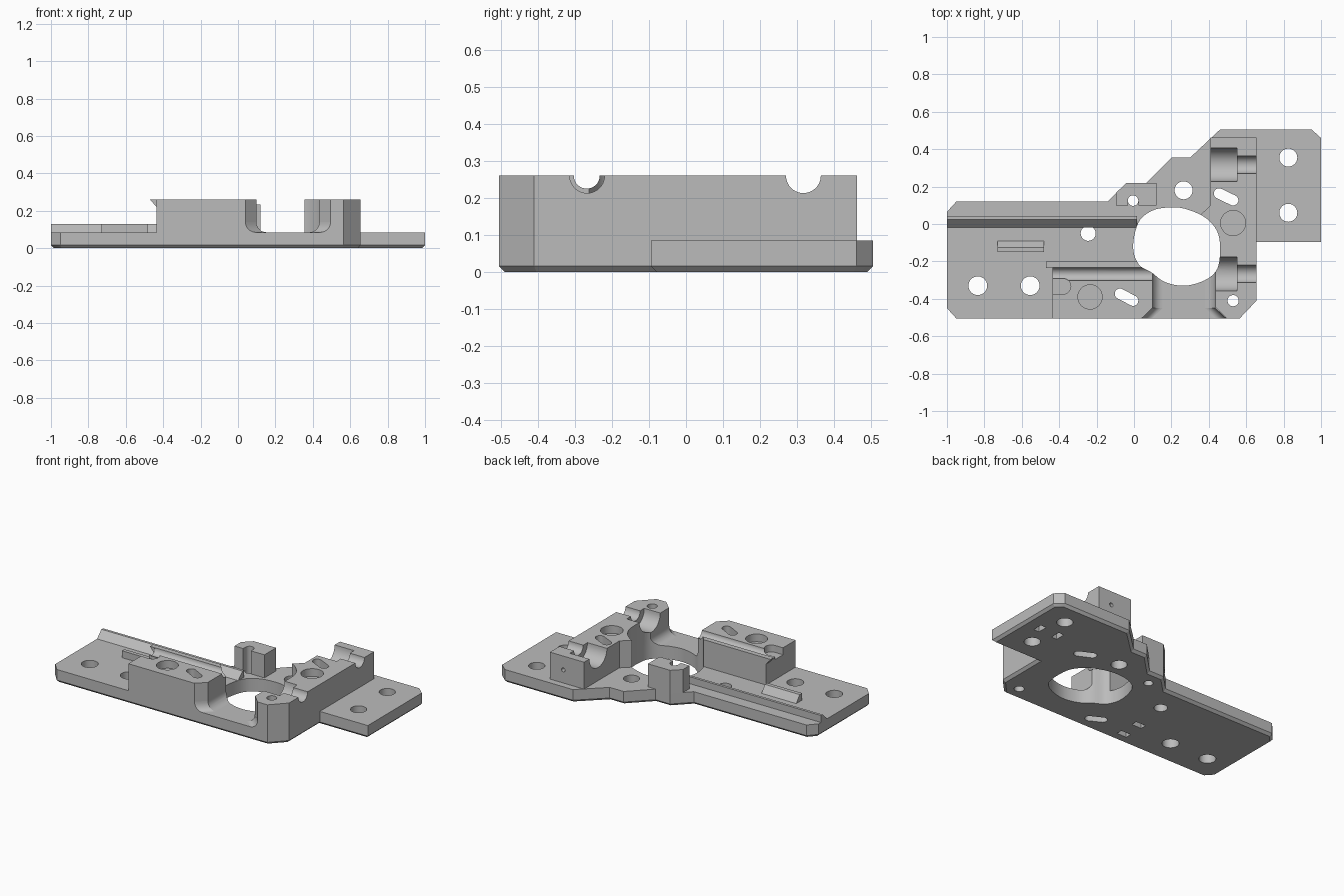
import bpy, bmesh, math
from mathutils import Vector

cube = bpy.data.objects.get("Cube")
if cube:
    bpy.data.objects.remove(cube)

grey = bpy.data.materials.new("machined_grey")
grey.use_nodes = True
GREY = (0.5, 0.5, 0.5, 1)
grey.diffuse_color = GREY
grey.node_tree.nodes["Principled BSDF"].inputs["Base Color"].default_value = GREY

PLATE, TOP, FRONT, SIDE = 0.085, 0.26, -0.505, 0.655
AXES = {"x": lambda u, v, w: (w, u, v),
        "y": lambda u, v, w: (u, w, v),
        "z": lambda u, v, w: (u, v, w)}


def prism(name, pts, lo, hi, axis="z", chamfer=0):
    """Extrude a closed profile along an axis, optionally chamfering the low rim."""
    bm = bmesh.new()
    place = AXES[axis]
    ends = [[bm.verts.new(place(u, v, w)) for u, v in pts] for w in (lo, hi)]
    low = bm.faces.new(ends[0])
    bm.faces.new(ends[1])
    n = len(pts)
    for i in range(n):
        j = (i + 1) % n
        bm.faces.new((ends[0][i], ends[0][j], ends[1][j], ends[1][i]))
    bmesh.ops.recalc_face_normals(bm, faces=bm.faces)
    if chamfer:
        bmesh.ops.bevel(bm, geom=list(low.edges), offset=chamfer, segments=1,
                        affect="EDGES", profile=0.5)
    me = bpy.data.meshes.new(name)
    bm.to_mesh(me)
    bm.free()
    me.materials.append(grey)
    ob = bpy.data.objects.new(name, me)
    bpy.context.collection.objects.link(ob)
    return ob


def arc(c, r, a=0, b=360, n=40):
    full = b - a == 360
    steps = n if full else n + 1
    return [(c[0] + r * math.cos(math.radians(a + (b - a) * i / n)),
             c[1] + r * math.sin(math.radians(a + (b - a) * i / n)))
            for i in range(steps)]


def slot(p, q, r):
    ang = math.degrees(math.atan2(q[1] - p[1], q[0] - p[0]))
    return arc(q, r, ang - 90, ang + 90, 12) + arc(p, r, ang + 90, ang + 270, 12)


def rect(x0, x1, y0, y1):
    return [(x0, y0), (x1, y0), (x1, y1), (x0, y1)]


def smooth_loop(pts, steps=5):
    """Closed spline through the given points."""
    out, n = [], len(pts)
    p = [Vector(q) for q in pts]
    for i in range(n):
        a, b, c, d = (p[(i + k) % n] for k in (-1, 0, 1, 2))
        for s in range(steps):
            t = s / steps
            out.append(tuple(0.5 * (2 * b + (c - a) * t + (2*a - 5*b + 4*c - d) * t**2
                                    + (3*b - a - 3*c + d) * t**3)))
    return out


def cutter(pts, lo=-0.1, hi=0.5, axis="z"):
    ob = prism("cutter", pts, lo, hi, axis)
    ob.hide_render = True
    cutters.append(ob)
    return ob


def carve(ob, tools):
    bpy.context.view_layer.objects.active = ob
    for t in tools:
        m = ob.modifiers.new("cut", "BOOLEAN")
        m.operation, m.solver, m.object = "DIFFERENCE", "EXACT", t
        bpy.ops.object.modifier_apply(modifier=m.name)


cutters, parts = [], []

# Shared cutters: central opening, adjusting slots, screw holes
opening = cutter(smooth_loop([
    (-0.005, -0.12), (0.025, 0.01), (0.095, 0.07), (0.18, 0.088), (0.27, 0.082),
    (0.38, 0.035), (0.445, -0.04), (0.46, -0.135), (0.445, -0.24), (0.38, -0.3),
    (0.27, -0.33), (0.165, -0.31), (0.095, -0.26), (0.025, -0.215)]))
front_slot = cutter(slot((-0.075, -0.373), (-0.005, -0.41), 0.028))
side_slot = cutter(slot((0.455, 0.163), (0.53, 0.127), 0.028))
post_hole = cutter(arc((-0.005, 0.125), 0.028))
corner_hole = cutter(arc((0.53, -0.41), 0.03))
plate_holes = [cutter(arc((x, y), r)) for x, y, r in (
    (-0.835, -0.33, 0.05), (-0.555, -0.33, 0.05), (-0.245, -0.05, 0.04),
    (0.265, 0.18, 0.048), (0.825, 0.355, 0.048), (0.825, 0.06, 0.048))]

# Base plate with shallow pockets underneath
base = prism("base_plate", [
    (-1, -0.45), (-0.95, FRONT), (0.565, FRONT), (SIDE, -0.41), (SIDE, -0.095),
    (1, -0.095), (1, 0.46), (0.95, 0.505), (0.46, 0.505), (0.3, 0.355), (0.2, 0.355),
    (0.065, 0.22), (-0.04, 0.22), (-0.14, 0.12), (-0.95, 0.12), (-1, 0.065)],
    0, PLATE, chamfer=0.016)
pockets = [cutter(rect(x - 0.035, x + 0.035, y - 0.02, y + 0.02), -0.1, 0.05)
           for x, y in ((-0.275, -0.285), (-0.275, -0.42))]
pockets += [cutter(rect(x - 0.02, x + 0.02, 0.175, 0.24), -0.1, 0.05)
            for x in (0.755, 0.89)]
carve(base, [opening, front_slot, side_slot, post_hole, corner_hole] + plate_holes + pockets)
parts.append(base)

# Front block with rod channel, end pocket and round recess
block = prism("front_block", [(-0.435, FRONT), (0.04, FRONT), (0.098, -0.45),
                              (0.098, -0.2), (-0.435, -0.2)], PLATE, TOP)
channel = cutter(arc((-0.268, TOP), 0.035), -0.6, 0.3, "x")
carve(block, [opening, front_slot, channel,
              cutter(slot((-0.5, -0.333), (-0.38, -0.333), 0.042), 0.215, 0.5),
              cutter(arc((-0.235, -0.39), 0.065), 0.21, 0.5)])
parts.append(block)
parts.append(prism("front_block_lip", [(-0.435, TOP), (-0.47, TOP), (-0.435, 0.22)],
                   -0.234, -0.2, "y"))

# Side block with two stepped bearing seats
side = prism("side_block", [
    (0.495, FRONT), (0.565, FRONT), (SIDE, -0.41), (SIDE, 0.462), (0.41, 0.462),
    (0.41, 0.1), (0.345, 0.04), (0.345, -0.1), (0.435, -0.2), (0.435, -0.445)],
    PLATE, TOP)
seats = []
for y in (0.317, -0.267):
    seats.append(cutter(arc((y, TOP), 0.09), 0.2, 0.55, "x"))
    seats.append(cutter(arc((y, TOP), 0.047), 0.5, 0.8, "x"))
carve(side, [opening, side_slot, corner_hole] + seats + [
    cutter(arc((0.265, 0.18), 0.145)),
    cutter(arc((0.53, 0.005), 0.067), 0.21, 0.5),
    cutter(arc((0.56, 0.17), 0.013, n=16), 0.4, 0.5, "y")])
parts.append(side)

# Concave fillets where the blocks meet the front bridge
outside = cutter(rect(-0.2, 0.8, -0.8, FRONT))
R = 0.055
for label, sx, wall, run in (("left", 1, 0.098, 0.058), ("right", -1, 0.435, -0.06)):
    curve = [(0, 0)] + [(R - R * math.cos(t), R - R * math.sin(t))
                        for t in (math.pi / 2 * i / 8 for i in range(9))]
    straight = prism(label + "_fillet", [(wall + sx * u, PLATE + v) for u, v in curve],
                     -0.45, -0.22, "y")
    corner = prism(label + "_corner_fillet", [(wall + sx * u, PLATE + v) for u, v in curve],
                   -0.45, -0.56, "y")
    # Shear the corner run along the chamfer
    for v in corner.data.vertices:
        if v.co.y < -0.5:
            v.co.x -= run * 2
    for f in (straight, corner):
        carve(f, [opening, outside])
        parts.append(f)

# Rear post with a notch opening forward
post = prism("rear_post", [(-0.095, 0.1), (0.12, 0.1), (0.12, 0.22), (-0.04, 0.22),
                           (-0.095, 0.168)], PLATE, 0.235)
carve(post, [post_hole, cutter(rect(-0.033, 0.023, 0.05, 0.125))])
parts.append(post)

# Long guide rail and small ramped stop on the plate
parts.append(prism("guide_rail", [(-0.02, PLATE), (0.025, 0.13), (0.042, 0.13),
                                  (0.042, PLATE)], -1, 0.015, "x"))
carve(parts[-1], [opening])
parts.append(prism("ramped_stop", [(-0.09, PLATE), (-0.125, 0.13), (-0.15, 0.13),
                                   (-0.15, PLATE)], -0.73, -0.48, "x"))

# Clean up the tools and smooth the round walls
for c in cutters:
    bpy.data.objects.remove(c)
bpy.ops.object.select_all(action="DESELECT")
for ob in parts:
    ob.select_set(True)
bpy.context.view_layer.objects.active = base
bpy.ops.object.shade_smooth_by_angle(angle=math.radians(30))
